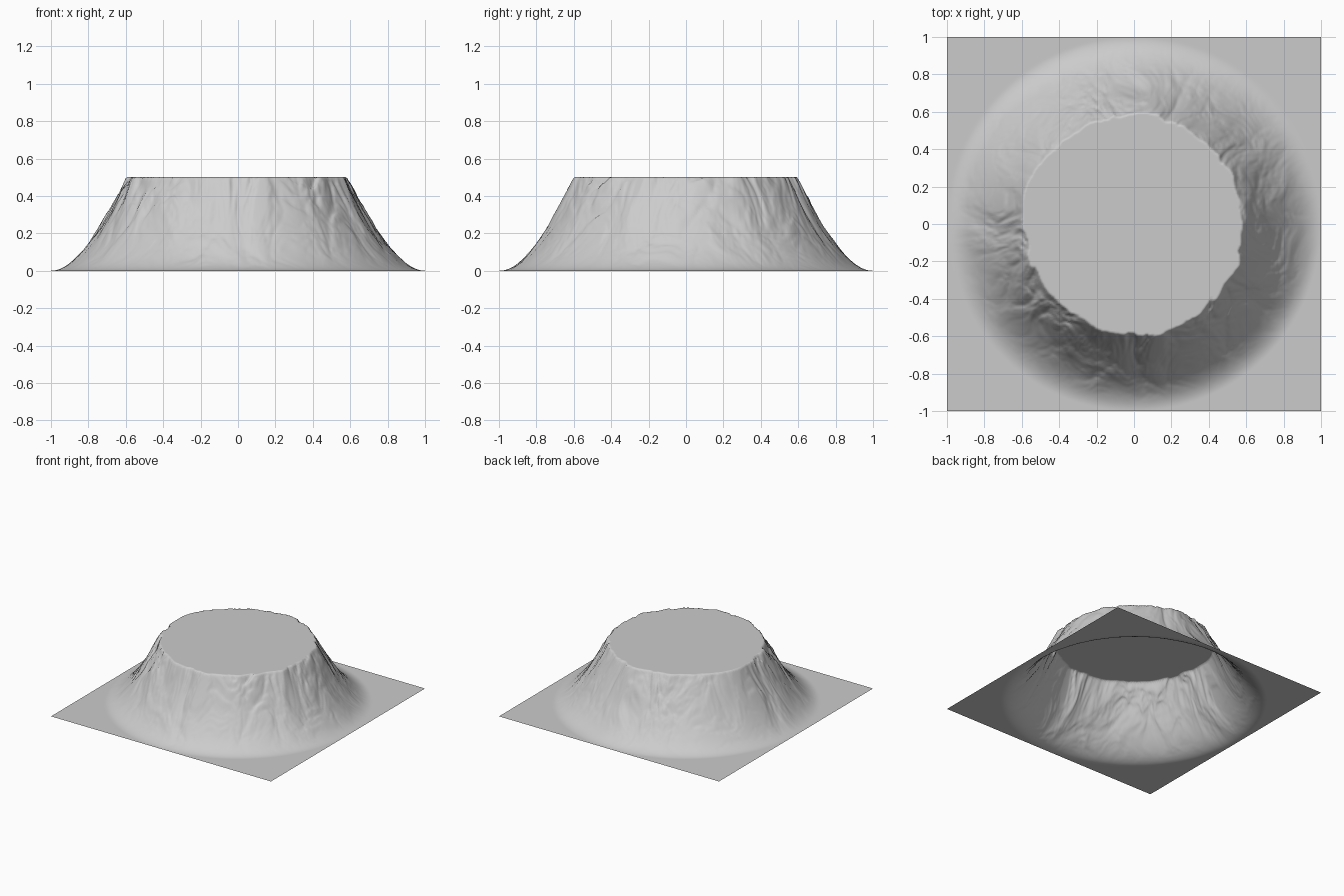
import bpy, bmesh
from mathutils import Vector, noise

if "Cube" in bpy.data.objects:
    bpy.data.objects.remove(bpy.data.objects["Cube"])

N = 256          # grid resolution
PLATEAU = 0.5    # flat top height


def erosion(x, y):
    """Domain-warped creased noise, roughly -1..1."""
    p = Vector((x * 2.2 + 3.1, y * 2.2 - 1.7, 0.4))
    warp = noise.noise_vector(p * 1.3) * 0.55 + noise.noise_vector(p * 3.1) * 0.2
    q = p + warp
    total, amp, freq = 0.0, 1.0, 1.0
    for _ in range(5):
        total += amp * (abs(noise.noise(q * freq)) * 2.4 - 0.55)
        amp *= 0.55
        freq *= 2.1
    return max(-1.0, min(1.0, total))


def height(x, y):
    """Smooth round falloff, roughened and clipped to the flat plateau."""
    r = (x * x + y * y) ** 0.5
    if r >= 1.0:
        return 0.0
    fall = 1 - r * r * (3 - 2 * r)
    if r < 0.45:
        return PLATEAU
    return min(PLATEAU, fall * (1.365 + 0.12 * erosion(x, y)))


# Mesa terrain: one open sheet raised into a flat-topped hill
bm = bmesh.new()
bmesh.ops.create_grid(bm, x_segments=N, y_segments=N, size=1.0)
for v in bm.verts:
    v.co.z = height(v.co.x, v.co.y)
for f in bm.faces:
    f.smooth = True
mesh = bpy.data.meshes.new("mesa_terrain")
bm.to_mesh(mesh)
bm.free()
mesa = bpy.data.objects.new("mesa_terrain", mesh)
bpy.context.collection.objects.link(mesa)
